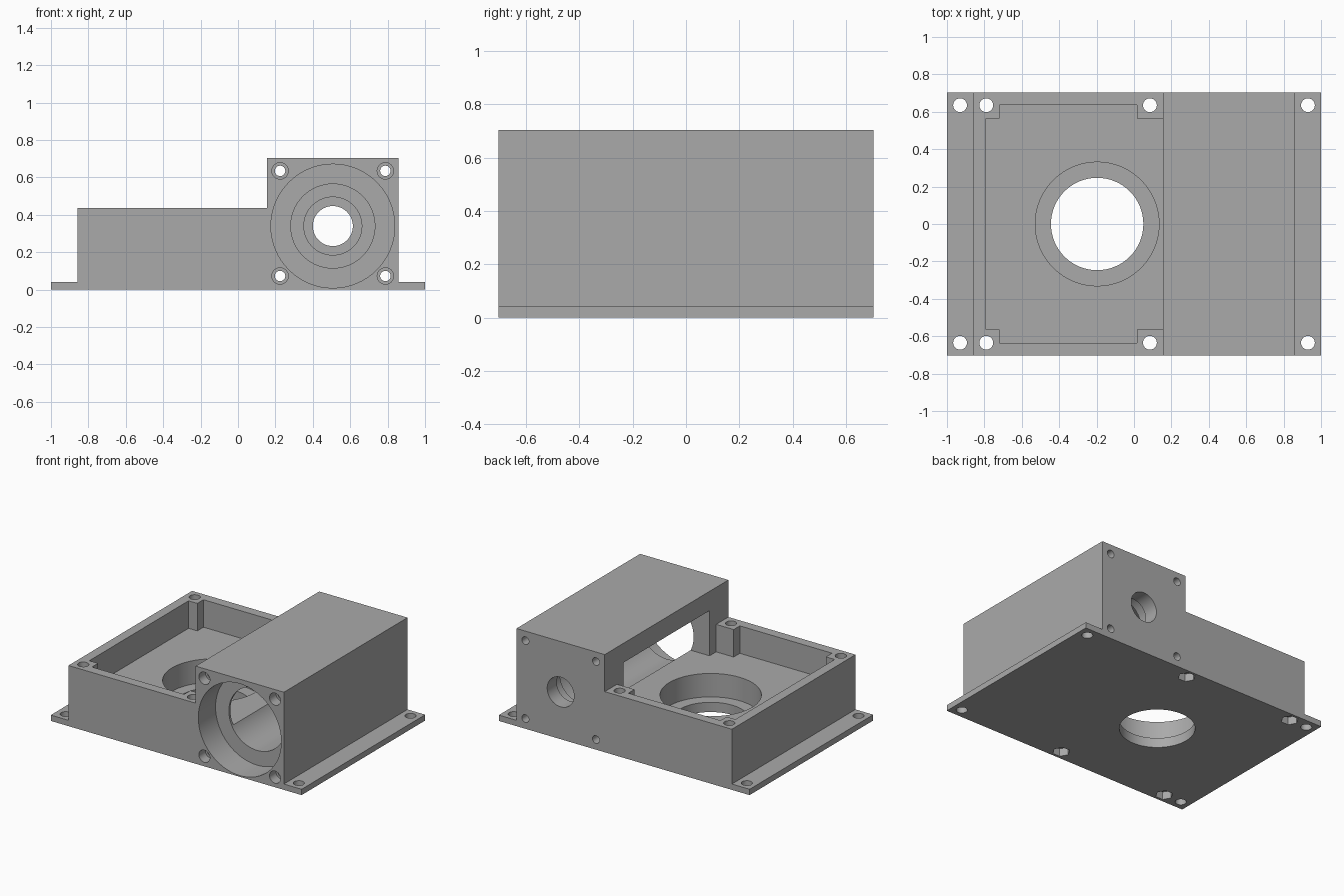
import bpy, bmesh, math
from mathutils import Matrix, Vector

cube = bpy.data.objects.get("Cube")
if cube:
    bpy.data.objects.remove(cube, do_unlink=True)

grey = bpy.data.materials.new("housing grey")
grey.use_nodes = True
GREY = (0.4, 0.4, 0.4, 1)
grey.diffuse_color = GREY
grey.node_tree.nodes["Principled BSDF"].inputs["Base Color"].default_value = GREY


def make_object(name, bm):
    bmesh.ops.recalc_face_normals(bm, faces=bm.faces)
    mesh = bpy.data.meshes.new(name)
    bm.to_mesh(mesh)
    bm.free()
    obj = bpy.data.objects.new(name, mesh)
    mesh.materials.append(grey)
    bpy.context.collection.objects.link(obj)
    return obj


def prism(name, points, axis, start, end):
    """Extrude a closed outline along y (points are x, z) or z (points are x, y)."""
    bm = bmesh.new()
    place = (lambda a, b: (a, start, b)) if axis == "y" else (lambda a, b: (a, b, start))
    face = bm.faces.new([bm.verts.new(place(a, b)) for a, b in points])
    new = bmesh.ops.extrude_face_region(bm, geom=[face])["geom"]
    move = Vector((0, end - start, 0) if axis == "y" else (0, 0, end - start))
    bmesh.ops.translate(bm, vec=move, verts=[v for v in new if isinstance(v, bmesh.types.BMVert)])
    return make_object(name, bm)


def disc(a, b, radius, sides):
    turn = 2 * math.pi / sides
    return [(a + radius * math.cos(i * turn), b + radius * math.sin(i * turn)) for i in range(sides)]


# Stepped body with the mounting flanges
BASE, LOW, TOP, HALF = 0.042, 0.437, 0.704, 0.704
FLOOR, STEP, SIDE = 0.239, 0.155, 0.859
outline = [(-1, 0), (1, 0), (1, BASE), (SIDE, BASE), (SIDE, TOP), (STEP, TOP),
           (STEP, LOW), (-SIDE, LOW), (-SIDE, BASE), (-1, BASE)]
housing = prism("gearbox_housing", outline, "y", -HALF, HALF)


def cut(points, axis, start, end):
    cutter = prism("cutter", points, axis, start, end)
    cutter.hide_render = True
    mod = housing.modifiers.new("cut", "BOOLEAN")
    mod.operation, mod.solver, mod.object = "DIFFERENCE", "EXACT", cutter
    bpy.context.view_layer.objects.active = housing
    bpy.ops.object.modifier_apply(modifier=mod.name)
    bpy.data.objects.remove(cutter, do_unlink=True)


def bore(a, b, radius, axis, start, end, sides=64):
    cut(disc(a, b, radius, sides), axis, start, end)


# Gear chamber, leaving a screw post in each corner
half = [(-0.79, -0.565), (-0.72, -0.565), (-0.72, -0.635),
        (0.015, -0.635), (0.015, -0.565), (STEP, -0.565)]
cut(half + [(x, -y) for x, y in reversed(half)], "z", FLOOR, 0.5)

# Gear bearing seat and shaft hole in the floor
GEAR_X = -0.197
bore(GEAR_X, 0, 0.331, "z", 0.07, 0.3)
bore(GEAR_X, 0, 0.247, "z", -0.1, 0.2)

# Worm tunnel: side opening, bearing seats and shaft hole
WORM = (0.507, 0.34)
cut([(0.1, FLOOR), (WORM[0], FLOOR), (WORM[0], 0.565), (0.1, 0.565)], "y", -0.49, 0.49)
bore(*WORM, 0.225, "y", -0.6, 0.49)
bore(*WORM, 0.331, "y", -0.8, -0.507)
bore(*WORM, 0.155, "y", 0.4, 0.595)
bore(*WORM, 0.107, "y", 0.5, 0.8)

# Counterbored screw holes around the worm bearing
for x in (0.225, 0.788):
    for z in (0.073, 0.635):
        bore(x, z, 0.028, "y", -0.8, 0.8, 24)
        bore(x, z, 0.044, "y", -0.8, -0.63, 24)

# Flange holes, and post holes with nut pockets underneath
for y in (-0.635, 0.635):
    for x in (-0.93, -0.79, 0.085, 0.93):
        bore(x, y, 0.037, "z", -0.1, 0.6 if abs(x) < 0.9 else 0.1, 24)
        if abs(x) < 0.9:
            bore(x, y, 0.058, "z", -0.1, 0.056, 6)

bpy.ops.object.select_all(action="DESELECT")
housing.select_set(True)
bpy.context.view_layer.objects.active = housing
bpy.ops.object.shade_smooth_by_angle(angle=math.radians(30))
